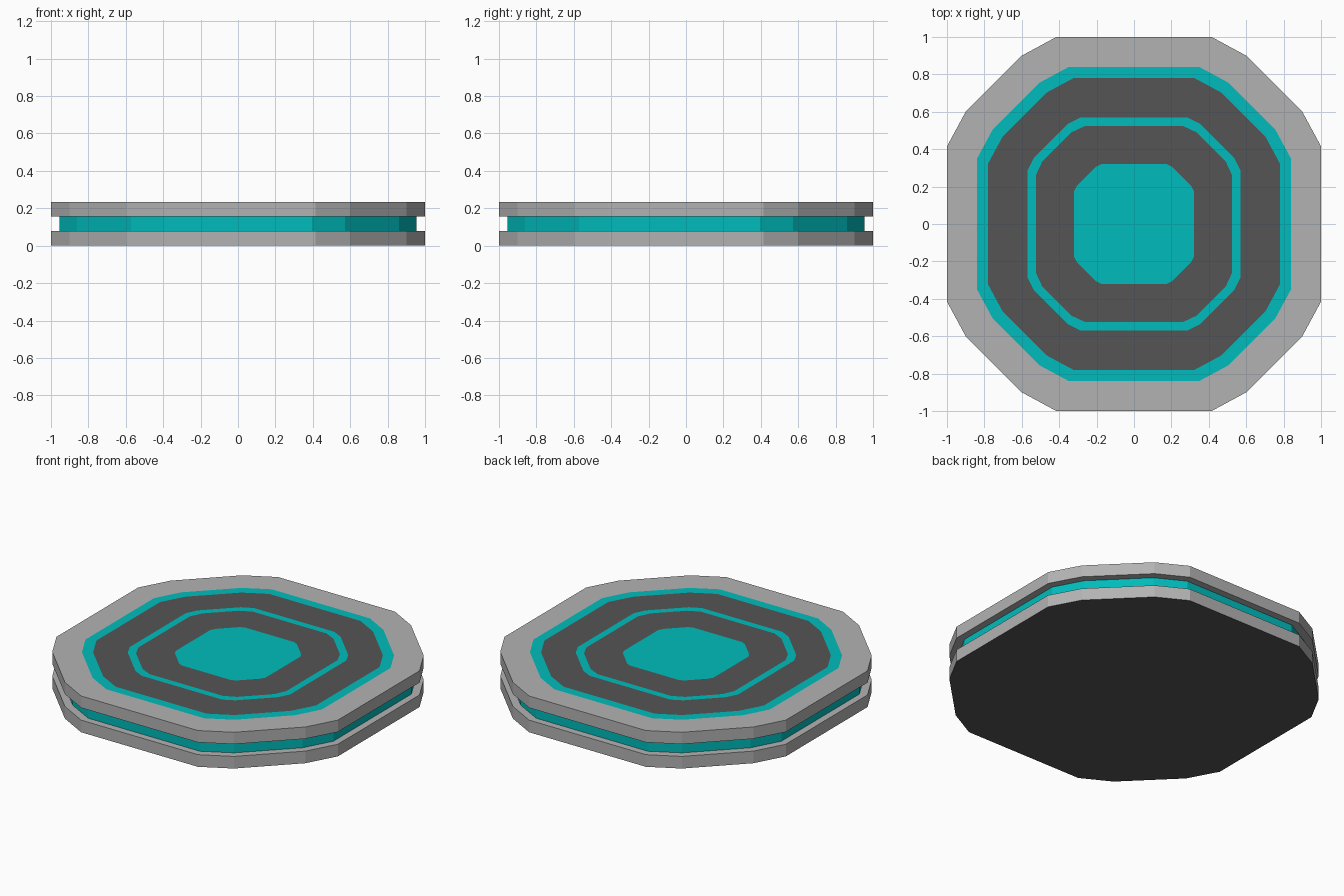
import bpy

if "Cube" in bpy.data.objects:
    bpy.data.objects.remove(bpy.data.objects["Cube"])


def material(name, rgb):
    m = bpy.data.materials.new(name)
    m.diffuse_color = (*rgb, 1)
    m.use_nodes = True
    m.node_tree.nodes["Principled BSDF"].inputs["Base Color"].default_value = m.diffuse_color
    return m


TEAL = material("teal", (0.0, 0.5, 0.5))
DARK = material("dark_grey", (0.09, 0.09, 0.09))
GREY = material("light_grey", (0.45, 0.45, 0.45))


def outline(r, a, b, c):
    """16-sided plate outline: flat sides with two-step chamfered corners."""
    quarter = [(r, -a), (r, a), (c, b), (b, c)]
    pts = []
    for _ in range(4):
        pts += quarter
        quarter = [(-y, x) for x, y in quarter]
    return pts


def loft(name, loops, mat, cap_start=None, cap_end=None):
    """Join (shape, z) loops with flat bands; optional end caps."""
    n = 16
    verts = [(x, y, z) for shape, z in loops for x, y in outline(*shape)]
    faces, slots = [], []
    for k in range(len(loops) - 1):
        for i in range(n):
            j = (i + 1) % n
            faces.append((k * n + i, k * n + j, (k + 1) * n + j, (k + 1) * n + i))
            slots.append(0)
    if cap_start:
        faces.append(tuple(reversed(range(n))))
        slots.append(1)
    if cap_end:
        faces.append(tuple(range((len(loops) - 1) * n, len(loops) * n)))
        slots.append(1)
    me = bpy.data.meshes.new(name)
    me.from_pydata(verts, [], faces)
    me.materials.append(mat)
    if cap_start or cap_end:
        me.materials.append(cap_start or cap_end)
    me.polygons.foreach_set("material_index", slots)
    me.update()
    ob = bpy.data.objects.new(name, me)
    bpy.context.collection.objects.link(ob)
    return ob


def scaled(s):
    return (s, 0.415 * s, 0.6 * s, 0.9 * s)


Z1, Z2, TOP = 0.078, 0.157, 0.233
rim, core = scaled(1), scaled(0.955)
s1, s2 = scaled(0.84), scaled(0.78)
s3 = (0.57, 0.285, 0.355, 0.535)
s4 = (0.525, 0.26, 0.335, 0.49)
s5 = (0.32, 0.175, 0.205, 0.305)

# Stacked body: lower plate, recessed glowing band, upper plate
loft("lower_plate", [(rim, 0), (rim, Z1), (core, Z1)], GREY, cap_start=DARK)
loft("side_band", [(core, Z1), (core, Z2)], TEAL)
loft("upper_plate", [(core, Z2), (rim, Z2), (rim, TOP), (s1, TOP)], GREY)

# Flush top rings, outside in
loft("outer_teal_ring", [(s1, TOP), (s2, TOP)], TEAL)
loft("outer_dark_ring", [(s2, TOP), (s3, TOP)], DARK)
loft("inner_teal_ring", [(s3, TOP), (s4, TOP)], TEAL)
loft("inner_dark_ring", [(s4, TOP), (s5, TOP)], DARK)
loft("centre_pad", [(s5, TOP)], TEAL, cap_end=TEAL).data.polygons[0].material_index = 0
